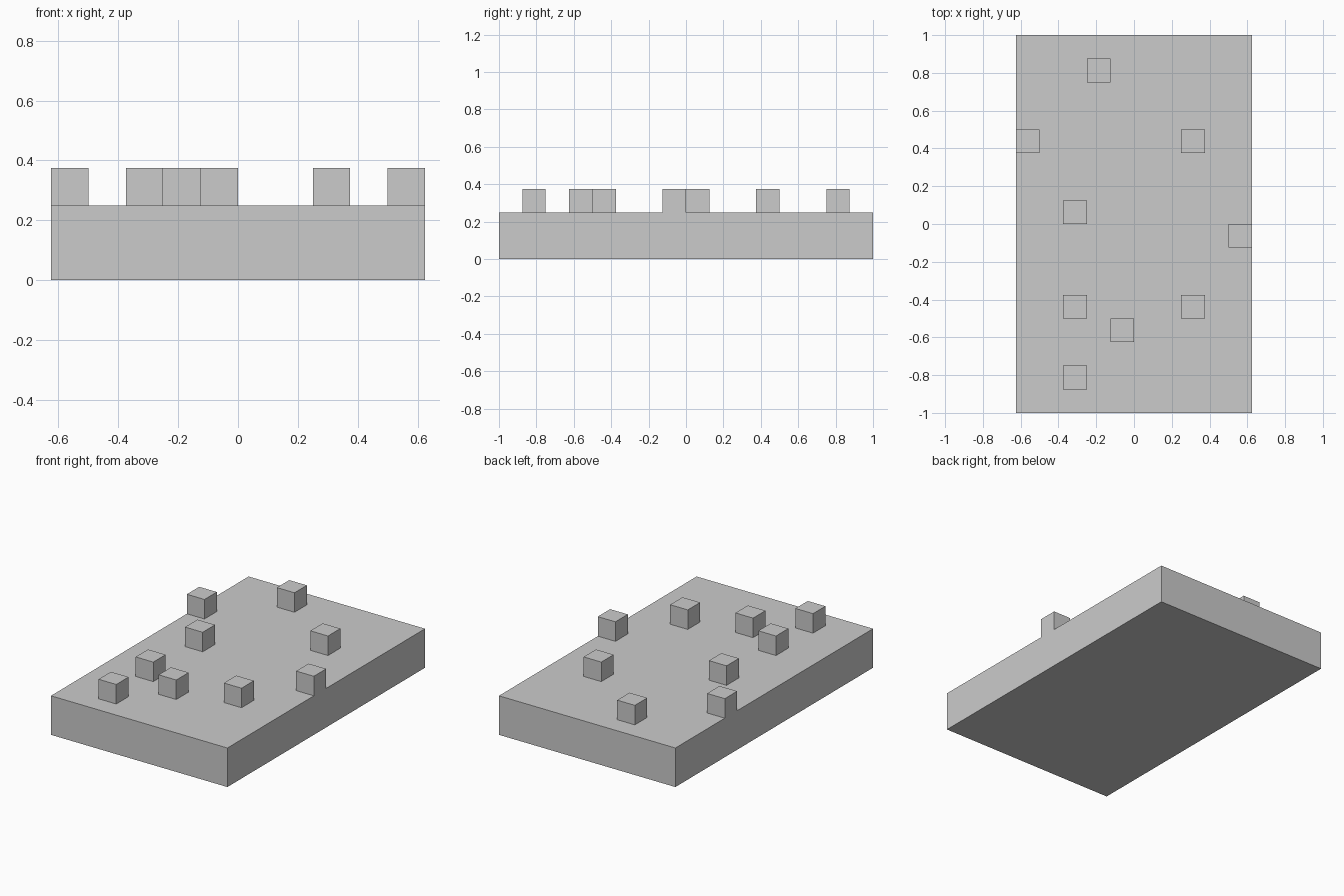
import bpy
import bmesh
from mathutils import Matrix

if "Cube" in bpy.data.objects:
    bpy.data.objects.remove(bpy.data.objects["Cube"])

U = 0.125                 # one cell of the block grid
NX, NY = 10, 16           # cells across and along the slab
SLAB_H = 2 * U

# cells that carry a cube: (column from left, row from front)
STUDS = {(3, 14), (0, 11), (7, 11), (2, 8), (9, 7),
         (2, 4), (7, 4), (4, 3), (2, 1)}


def cell(face):
    c = face.calc_center_median()
    return int(c.x / U + NX / 2), int(c.y / U + NY / 2)


bm = bmesh.new()

# top of the slab as a grid of square cells
place = Matrix.Translation((0, 0, SLAB_H)) @ Matrix.Diagonal((NX * U / 2, NY * U / 2, 1, 1))
bmesh.ops.create_grid(bm, x_segments=NX, y_segments=NY, size=1, matrix=place)

# cubes raised from the chosen cells
chosen = [f for f in bm.faces if cell(f) in STUDS]
raised = bmesh.ops.extrude_discrete_faces(bm, faces=chosen)["faces"]
bmesh.ops.translate(bm, verts=list({v for f in raised for v in f.verts}), vec=(0, 0, U))

# slab sides dropped from the rim, then the underside closed
rim = [e for e in bm.edges if e.is_boundary]
walls = bmesh.ops.extrude_edge_only(bm, edges=rim)["geom"]
low = [v for v in walls if isinstance(v, bmesh.types.BMVert)]
bmesh.ops.translate(bm, verts=low, vec=(0, 0, -SLAB_H))
bmesh.ops.holes_fill(bm, edges=[e for e in bm.edges if e.is_boundary], sides=0)
bmesh.ops.recalc_face_normals(bm, faces=bm.faces)

mesh = bpy.data.meshes.new("studded_slab")
bm.to_mesh(mesh)
bm.free()
slab = bpy.data.objects.new("studded_slab", mesh)
bpy.context.collection.objects.link(slab)
